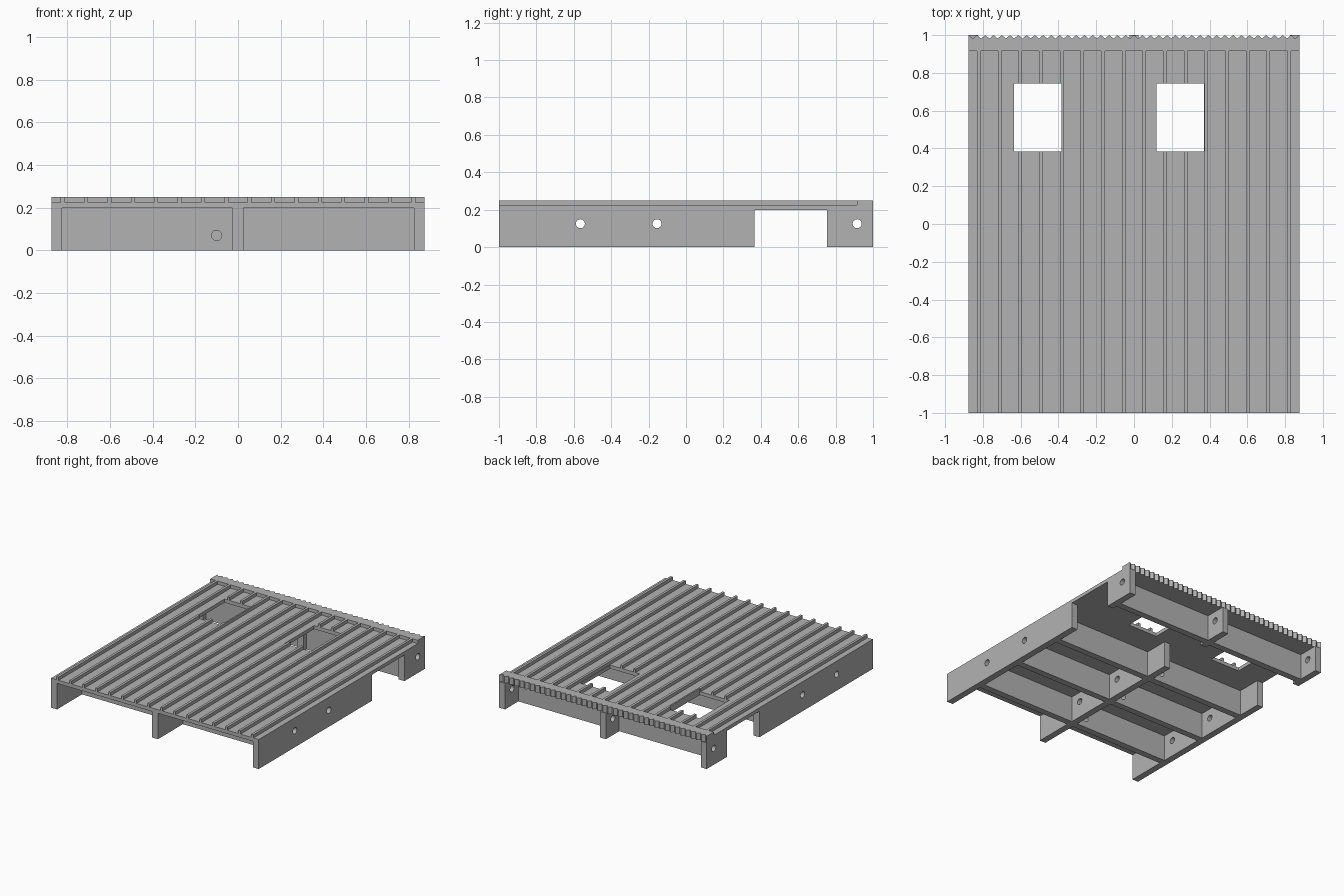
import bpy, bmesh
from mathutils import Matrix, Vector

cube = bpy.data.objects.get("Cube")
if cube:
    bpy.data.objects.remove(cube, do_unlink=True)

HALF_W, BEAM_T, UNDER, FLOOR, TOP = 0.875, 0.05, 0.198, 0.225, 0.25
HEADER_Y, VALLEY_Y = 0.915, 0.982

grey = bpy.data.materials.new("light grey")
grey.use_nodes = True
grey.diffuse_color = (0.45, 0.45, 0.45, 1)
grey.node_tree.nodes["Principled BSDF"].inputs["Base Color"].default_value = (0.45, 0.45, 0.45, 1)


def make(name, bm):
    bmesh.ops.recalc_face_normals(bm, faces=bm.faces)
    mesh = bpy.data.meshes.new(name)
    bm.to_mesh(mesh)
    bm.free()
    mesh.materials.append(grey)
    obj = bpy.data.objects.new(name, mesh)
    bpy.context.collection.objects.link(obj)
    return obj


def add_box(bm, lo, hi):
    lo, hi = Vector(lo), Vector(hi)
    mat = Matrix.Translation((lo + hi) / 2) @ Matrix.Diagonal((*(hi - lo), 1))
    bmesh.ops.create_cube(bm, size=1, matrix=mat)


def add_bore(bm, centre, axis):
    turn = Matrix.Rotation(1.5707963, 4, "Y" if axis == "X" else "X")
    bmesh.ops.create_cone(bm, cap_ends=True, segments=32, radius1=0.024, radius2=0.024,
                          depth=0.2, matrix=Matrix.Translation(centre) @ turn)


def cut(obj, bm):
    """Subtract a temporary cutter from an object and bake the result."""
    cutter = make("cutter", bm)
    cutter.hide_render = True
    mod = obj.modifiers.new("cut", "BOOLEAN")
    mod.operation, mod.solver, mod.object = "DIFFERENCE", "EXACT", cutter
    bpy.context.view_layer.objects.active = obj
    bpy.ops.object.modifier_apply(modifier=mod.name)
    bpy.data.objects.remove(cutter, do_unlink=True)


# Deck plate with a serrated back edge
teeth = 40
outline = [(-HALF_W, -1), (HALF_W, -1)]
for i in range(2 * teeth + 1):
    outline.append((HALF_W - i * HALF_W / teeth, VALLEY_Y if i % 2 else 1))
bm = bmesh.new()
face = bm.faces.new([bm.verts.new((x, y, UNDER)) for x, y in outline])
grown = bmesh.ops.extrude_face_region(bm, geom=[face])["geom"]
bmesh.ops.translate(bm, vec=(0, 0, TOP - UNDER),
                    verts=[v for v in grown if isinstance(v, bmesh.types.BMVert)])
deck = make("deck", bm)

# Wide channels that leave narrow ribs standing
ribs, pitch, rib_w = 16, 0.1095, 0.019
bm = bmesh.new()
for i in range(ribs + 1):
    mid = (i - ribs / 2) * pitch
    half = (pitch - rib_w) / 2
    add_box(bm, (mid - half, -1.1, FLOOR), (mid + half, HEADER_Y, 0.3))
cut(deck, bm)

# Two hatch openings
bm = bmesh.new()
for x in (-0.635, 0.12):
    add_box(bm, (x, 0.385, 0.1), (x + 0.25, 0.745, 0.4))
cut(deck, bm)

# Three long beams, notched underneath and bored sideways
for name, x in (("right_beam", -HALF_W + BEAM_T / 2), ("centre_beam", 0),
                ("left_beam", HALF_W - BEAM_T / 2)):
    bm = bmesh.new()
    add_box(bm, (x - BEAM_T / 2, -1, 0), (x + BEAM_T / 2, 1, UNDER))
    beam = make(name, bm)
    bm = bmesh.new()
    add_box(bm, (x - 0.1, 0.365, -0.1), (x + 0.1, 0.755, 0.3))
    for y in (-0.565, -0.155, 0.915):
        add_bore(bm, (x, y, 0.125), "X")
    cut(beam, bm)

# Cross members between the beams; the front three carry a bore beside the centre
inner, outer = BEAM_T / 2, HALF_W - BEAM_T
for i, back in enumerate((-0.65, -0.24, 0.18, 0.84)):
    for side, lo, hi in (("right", -outer, -inner), ("left", inner, outer)):
        bm = bmesh.new()
        add_box(bm, (lo, back - BEAM_T, 0), (hi, back, UNDER))
        member = make(f"{side}_cross_member_{i + 1}", bm)
        if side == "right" and i < 3:
            bm = bmesh.new()
            add_bore(bm, (-0.1, back - BEAM_T / 2, 0.07), "Y")
            cut(member, bm)
